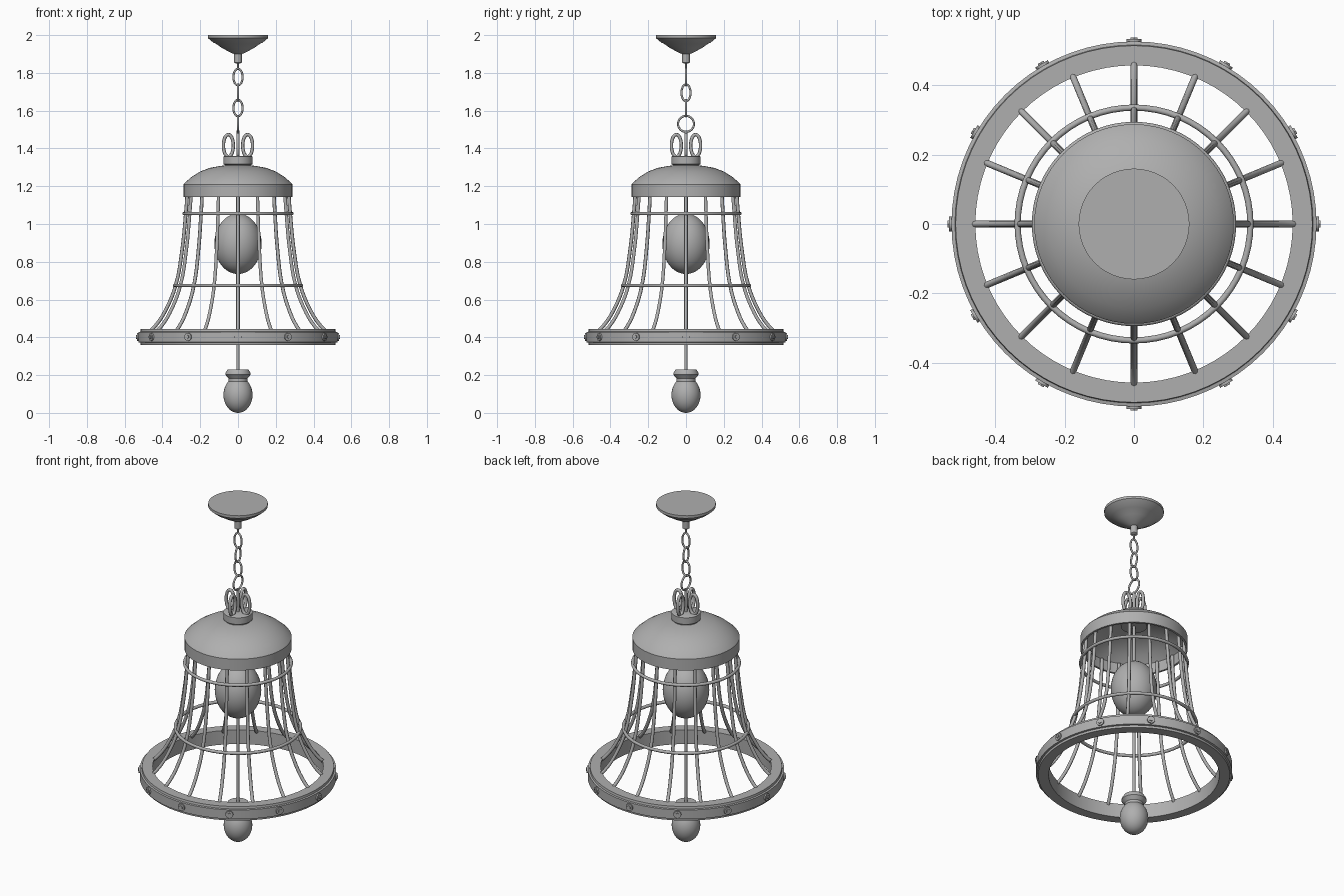
import bpy, math
from mathutils import Vector, Matrix

if "Cube" in bpy.data.objects:
    bpy.data.objects.remove(bpy.data.objects["Cube"])

grey = bpy.data.materials.new("grey metal")
grey.diffuse_color = (0.43, 0.43, 0.43, 1)
grey.use_nodes = True
grey.node_tree.nodes["Principled BSDF"].inputs["Base Color"].default_value = grey.diffuse_color


def finish(obj, name, angle=35):
    obj.name = name
    obj.data.materials.append(grey)
    bpy.ops.object.select_all(action='DESELECT')
    obj.select_set(True)
    bpy.context.view_layer.objects.active = obj
    if obj.type == 'MESH':
        bpy.ops.object.shade_smooth_by_angle(angle=math.radians(angle))
    return obj


def lathe(name, profile, segs=64, closed=False):
    """Revolve (radius, z) points round the z axis."""
    verts, faces, n = [], [], len(profile)
    for i in range(segs):
        a = 2 * math.pi * i / segs
        verts += [(r * math.cos(a), r * math.sin(a), z) for r, z in profile]
    for i in range(segs):
        j = (i + 1) % segs
        for k in range(n if closed else n - 1):
            m = (k + 1) % n
            faces.append((i * n + k, j * n + k, j * n + m, i * n + m))
    if not closed:  # flat end discs
        faces.append([i * n for i in reversed(range(segs))])
        faces.append([i * n + n - 1 for i in range(segs)])
    mesh = bpy.data.meshes.new(name)
    mesh.from_pydata(verts, [], faces)
    obj = bpy.data.objects.new(name, mesh)
    bpy.context.collection.objects.link(obj)
    bpy.context.view_layer.objects.active = obj
    obj.select_set(True)
    bpy.ops.object.mode_set(mode='EDIT')
    bpy.ops.mesh.select_all(action='SELECT')
    bpy.ops.mesh.normals_make_consistent(inside=False)
    bpy.ops.object.mode_set(mode='OBJECT')
    return finish(obj, name)


def tube(name, points, radius, cyclic=False):
    """Round bar along a path."""
    cu = bpy.data.curves.new(name, 'CURVE')
    cu.dimensions = '3D'
    cu.bevel_depth = radius
    cu.bevel_resolution = 2
    cu.use_fill_caps = True
    cu.resolution_u = 4
    sp = cu.splines.new('BEZIER')
    sp.bezier_points.add(len(points) - 1)
    for bp, p in zip(sp.bezier_points, points):
        bp.co = p
        bp.handle_left_type = bp.handle_right_type = 'AUTO'
    sp.use_cyclic_u = cyclic
    obj = bpy.data.objects.new(name, cu)
    bpy.context.collection.objects.link(obj)
    return finish(obj, name)


def oval(name, centre, half_width, half_height, angle, radius):
    """Upright oval link lying in the vertical plane at the given angle."""
    d, pts = Vector((math.cos(angle), math.sin(angle), 0)), []
    for i in range(12):
        t = 2 * math.pi * i / 12
        pts.append(Vector(centre) + d * half_width * math.cos(t)
                   + Vector((0, 0, half_height * math.sin(t))))
    return tube(name, pts, radius, True)


def hoop(name, r, z, radius):
    bpy.ops.mesh.primitive_torus_add(major_radius=r, minor_radius=radius, location=(0, 0, z),
                                     major_segments=64, minor_segments=10)
    return finish(bpy.context.object, name, 60)


def ball(name, z, r, half_height):
    bpy.ops.mesh.primitive_uv_sphere_add(segments=32, ring_count=20, location=(0, 0, z))
    bpy.context.object.scale = (r, r, half_height)
    return finish(bpy.context.object, name)


# Ceiling mount
lathe("ceiling_canopy", [(0.16, 2.0), (0.16, 1.985), (0.13, 1.96), (0.118, 1.955),
                         (0.085, 1.932), (0.035, 1.905), (0.02, 1.9), (0.02, 1.855),
                         (0.012, 1.85)], 48)

# Hanging chain
tube("chain_hook", [(0, 0, 1.86), (0, 0, 1.82)], 0.005)
for i, (z, w, h) in enumerate([(1.778, 0.024, 0.044), (1.695, 0.024, 0.044),
                               (1.614, 0.024, 0.044), (1.53, 0.042, 0.042)]):
    oval(f"chain_link_{i + 1}", (0, 0, z), w, h, math.pi / 2 * (i % 2), 0.0055)

# Crown of four upright loops on the collar
for i in range(4):
    a = i * math.pi / 2
    oval(f"crown_loop_{i + 1}", (0.051 * math.cos(a), 0.051 * math.sin(a), 1.415),
         0.026, 0.058, a, 0.009)
tube("crown_stem", [(0, 0, 1.35), (0, 0, 1.495)], 0.008)
lathe("collar", [(0.07, 1.28), (0.07, 1.312), (0.078, 1.318), (0.078, 1.357),
                 (0.072, 1.36)], 40)

# Hollow bell cap
lathe("bell_cap", [(0.04, 1.312), (0.09, 1.308), (0.15, 1.297), (0.2, 1.278), (0.245, 1.25),
                   (0.283, 1.217), (0.288, 1.21), (0.288, 1.143), (0.276, 1.143),
                   (0.276, 1.205), (0.235, 1.24), (0.15, 1.285), (0.04, 1.3)], 64, True)

# Flaring cage ribs
rib = [(0.268, 1.2), (0.27, 1.14), (0.277, 1.05), (0.295, 0.87), (0.33, 0.675),
       (0.38, 0.55), (0.43, 0.47), (0.478, 0.42)]
for i in range(16):
    a = i * math.pi / 8
    tube(f"cage_rib_{i + 1}", [(r * math.cos(a), r * math.sin(a), z) for r, z in rib], 0.0095)
hoop("upper_hoop", 0.286, 1.055, 0.009)
hoop("lower_hoop", 0.336, 0.675, 0.009)

# Bottom rim with bolts
lathe("bottom_rim", [(0.458, 0.36), (0.515, 0.36), (0.517, 0.372), (0.527, 0.374),
                     (0.527, 0.428), (0.517, 0.43), (0.515, 0.443), (0.458, 0.443)], 72, True)
for i in range(12):
    a = i * math.pi / 6
    out = Vector((math.cos(a), math.sin(a), 0))
    for part, r, dist in (("bolt_washer", 0.021, 0.526), ("bolt_head", 0.011, 0.531)):
        bpy.ops.mesh.primitive_cylinder_add(vertices=16 if r > 0.02 else 6, radius=r, depth=0.016,
                                            location=out * dist + Vector((0, 0, 0.402)))
        bpy.context.object.rotation_euler = out.to_track_quat('Z', 'Y').to_euler()
        finish(bpy.context.object, f"{part}_{i + 1}")

# Bulb, clapper rod and clapper
ball("bulb", 0.895, 0.125, 0.16)
tube("clapper_rod", [(0, 0, 1.3), (0, 0, 0.2)], 0.008)
lathe("clapper_collar", [(0.05, 0.165), (0.05, 0.182), (0.067, 0.202), (0.067, 0.21),
                         (0.055, 0.23)], 32)
ball("clapper_ball", 0.095, 0.077, 0.095)
